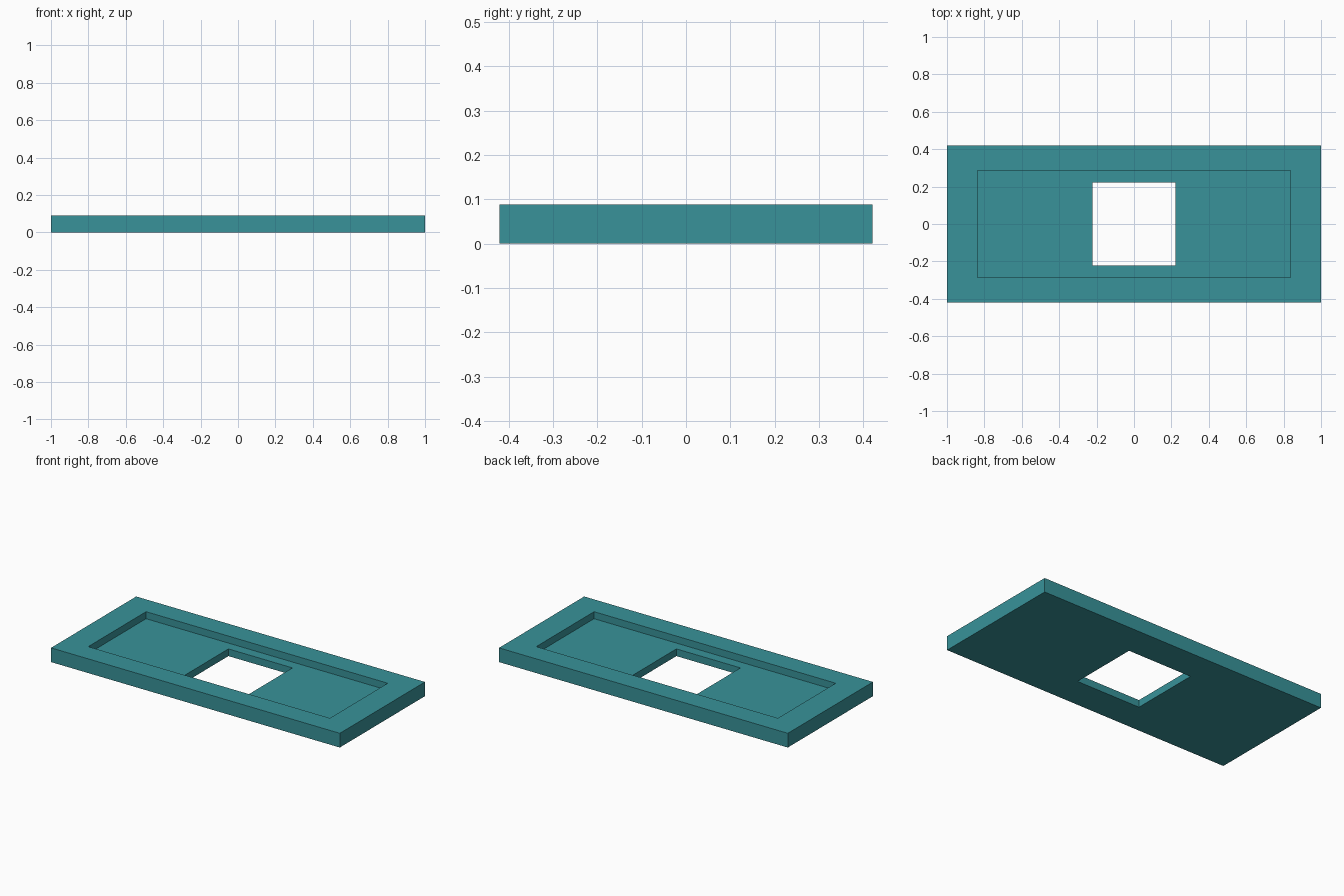
import bpy
import bmesh

if "Cube" in bpy.data.objects:
    bpy.data.objects.remove(bpy.data.objects["Cube"])

HEIGHT, FLOOR = 0.089, 0.045

teal = bpy.data.materials.new("teal")
teal.diffuse_color = (0.04, 0.29, 0.32, 1)
teal.use_nodes = True
teal.node_tree.nodes["Principled BSDF"].inputs["Base Color"].default_value = teal.diffuse_color

bm = bmesh.new()


def ring(half_x, half_y, z):
    """Rectangle of four corners, counter-clockwise from above."""
    return [bm.verts.new((sx * half_x, sy * half_y, z))
            for sx, sy in ((-1, -1), (1, -1), (1, 1), (-1, 1))]


# Cross-section: outer wall, rim, recess wall, recess floor, through-hole
rings = [
    ring(1.0, 0.421, 0),
    ring(1.0, 0.421, HEIGHT),
    ring(0.837, 0.286, HEIGHT),
    ring(0.837, 0.286, FLOOR),
    ring(0.222, 0.222, FLOOR),
    ring(0.222, 0.222, 0),
]

# Join each rectangle to the next; the last joins the first as the underside
for a, b in zip(rings, rings[1:] + rings[:1]):
    for i in range(4):
        j = (i + 1) % 4
        bm.faces.new((a[i], a[j], b[j], b[i]))

bmesh.ops.recalc_face_normals(bm, faces=bm.faces)
mesh = bpy.data.meshes.new("recessed_plate")
bm.to_mesh(mesh)
bm.free()
mesh.materials.append(teal)
plate = bpy.data.objects.new("recessed_plate", mesh)
bpy.context.collection.objects.link(plate)
